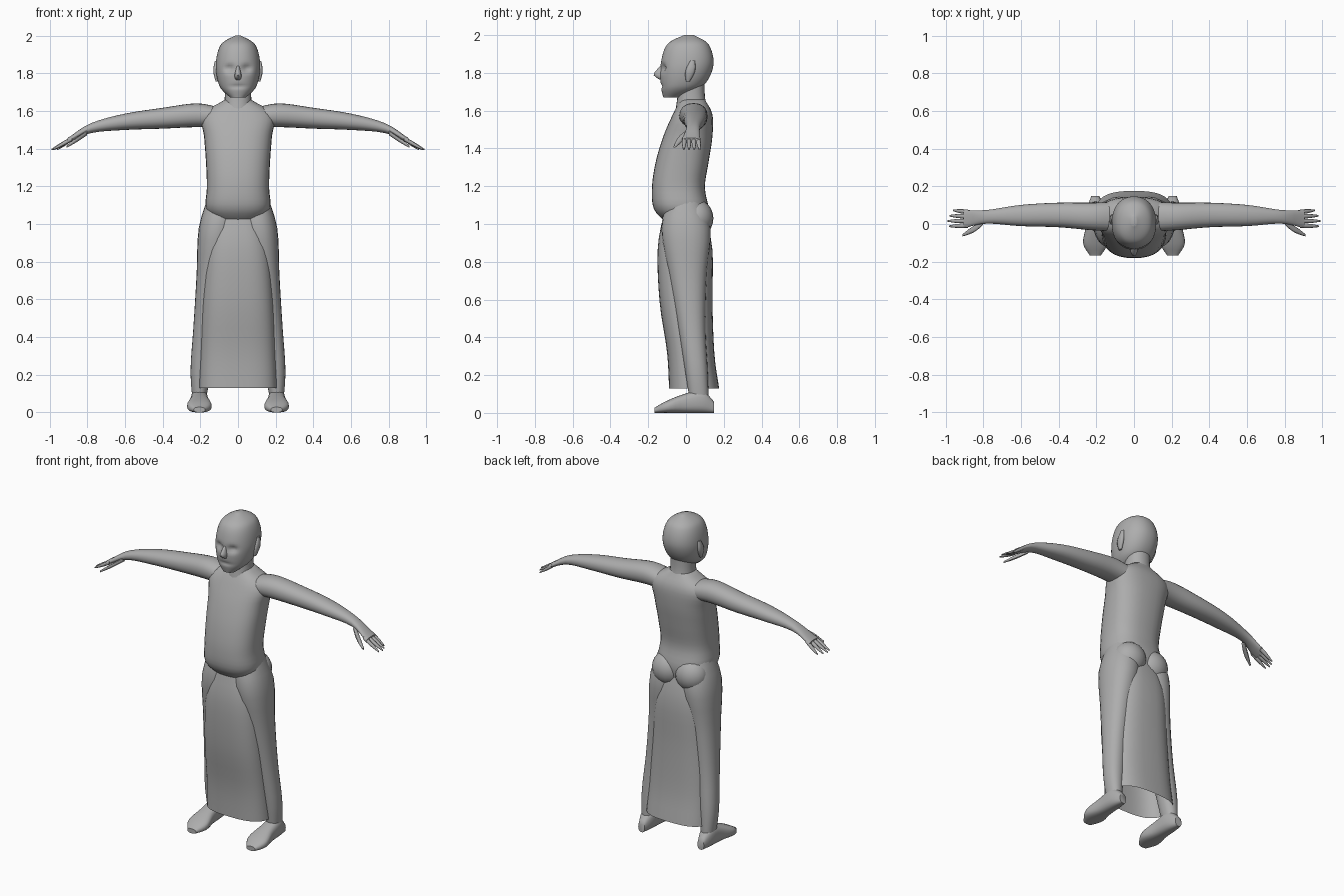
import bpy, bmesh, math
from mathutils import Vector

if "Cube" in bpy.data.objects:
    bpy.data.objects.remove(bpy.data.objects["Cube"], do_unlink=True)

grey = bpy.data.materials.new("plain grey")
grey.use_nodes = True
grey.diffuse_color = (0.42, 0.42, 0.42, 1)
grey.node_tree.nodes["Principled BSDF"].inputs["Base Color"].default_value = grey.diffuse_color


def curve(values, t):
    """Smooth curve through evenly spaced values, for t from 0 to 1."""
    last = len(values) - 1
    if last == 0:
        return values[0]
    i = min(int(t * last), last - 1)
    f = t * last - i
    a, b, c, d = (values[max(0, min(last, i + k))] for k in (-1, 0, 1, 2))
    slope_in, slope_out = (c - a) / 2, (d - b) / 2
    bend = f * f * (3 - 2 * f)
    return b + (c - b) * bend + f * (1 - f) * (slope_in * (1 - f) - slope_out * f)


def finish(name, bm):
    bmesh.ops.recalc_face_normals(bm, faces=bm.faces)
    mesh = bpy.data.meshes.new(name)
    bm.to_mesh(mesh)
    bm.free()
    mesh.materials.append(grey)
    obj = bpy.data.objects.new(name, mesh)
    bpy.context.collection.objects.link(obj)
    bpy.ops.object.select_all(action="DESELECT")
    obj.select_set(True)
    bpy.context.view_layer.objects.active = obj
    bpy.ops.object.shade_smooth_by_angle(angle=math.radians(50))


def loft(name, x, y, z, wide, deep, axis="z", power=2.2, seg=24, steps=16,
         side=1, capped=True, shape=None):
    """Sweep a rounded section along x, y, z; each argument lists values along the part."""
    across = {"x": (Vector((0, 1, 0)), Vector((0, 0, 1))),
              "y": (Vector((1, 0, 0)), Vector((0, 0, 1))),
              "z": (Vector((1, 0, 0)), Vector((0, 1, 0)))}[axis]
    bm = bmesh.new()
    loops = []
    for step in range(steps + 1):
        t = step / steps
        centre = Vector([curve(values, t) for values in (x, y, z)])
        loop = []
        for k in range(seg):
            angle = math.tau * k / seg
            co = centre.copy()
            for direction, size, wave in zip(across, (wide, deep), (math.cos(angle), math.sin(angle))):
                co += direction * curve(size, t) * math.copysign(abs(wave) ** (2 / power), wave)
            if shape:
                shape(co)
            co.x *= side
            loop.append(bm.verts.new(co))
        loops.append(loop)
    for low, high in zip(loops, loops[1:]):
        for k in range(seg):
            bm.faces.new((low[k - 1], low[k], high[k], high[k - 1]))
    if capped:
        bm.faces.new(loops[0])
        bm.faces.new(loops[-1])
    finish(name, bm)


def body(name, z, front, back, width, **options):
    """Upright part on the centre line, given its front and back outlines."""
    middle = [(f + b) / 2 for f, b in zip(front, back)]
    depth = [(b - f) / 2 for f, b in zip(front, back)]
    loft(name, [0], middle, z, width, depth, **options)


def ball(name, centre, radii):
    bm = bmesh.new()
    bmesh.ops.create_uvsphere(bm, u_segments=20, v_segments=12, radius=1)
    bmesh.ops.scale(bm, vec=radii, verts=bm.verts)
    bmesh.ops.translate(bm, vec=centre, verts=bm.verts)
    finish(name, bm)


def face_shape(co):
    """Sink the eye sockets and the mouth line."""
    if co.y < 0:
        across = abs(co.x)
        eye = ((across - 0.045) / 0.025) ** 2 + ((co.z - 1.825) / 0.02) ** 2
        mouth = (across / 0.04) ** 2 + ((co.z - 1.73) / 0.01) ** 2
        co.y += 0.022 * math.exp(-eye) + 0.008 * math.exp(-mouth)


# Torso, with the belly hanging over the skirt
body("torso", z=[1, 1.66],
     front=[-0.1, -0.17, -0.18, -0.16, -0.12, -0.07, -0.03],
     back=[0.11, 0.12, 0.1, 0.12, 0.14, 0.14, 0.1],
     width=[0.11, 0.17, 0.165, 0.17, 0.18, 0.19, 0.07], power=2.5, seg=32, steps=24)

# Long open skirt
body("skirt", z=[1.05, 0.13],
     front=[-0.12, -0.15, -0.14, -0.1, -0.09],
     back=[0.1, 0.14, 0.14, 0.15, 0.175],
     width=[0.12, 0.17, 0.19, 0.2, 0.207], power=2.8, seg=40, capped=False)

# Neck, head and nose
body("neck", z=[1.58, 1.78], front=[-0.06, -0.045, -0.04], back=[0.12, 0.1, 0.1],
     width=[0.08, 0.07, 0.07])
body("head", z=[1.67, 1.73, 1.84, 1.95, 2],
     front=[-0.12, -0.133, -0.135, -0.1, -0.01],
     back=[-0.03, 0.09, 0.145, 0.12, 0.04],
     width=[0.04, 0.097, 0.118, 0.092, 0.015], seg=48, steps=40, shape=face_shape)
loft("nose", x=[0], y=[-0.125, -0.13, -0.125], z=[1.84, 1.765],
     wide=[0.008, 0.012, 0.02, 0.015], deep=[0.008, 0.025, 0.042, 0.015], seg=12, steps=6)

for side, word in ((1, "left"), (-1, "right")):
    # Ear and buttock
    loft(word + "_ear", x=[0.11, 0.118, 0.115], y=[0.01, 0.035], z=[1.755, 1.865],
         wide=[0.008, 0.013, 0.008], deep=[0.01, 0.026, 0.012], seg=12, steps=6, side=side)
    ball(word + "_buttock", (side * 0.08, 0.055, 1.03), (0.1, 0.09, 0.1))

    # Leg and foot
    loft(word + "_leg", x=[0.085, 0.11, 0.14, 0.17, 0.197, 0.206],
         y=[-0.01, 0, 0.01, 0.03, 0.055, 0.07], z=[1.13, 0.06],
         wide=[0.08, 0.1, 0.08, 0.066, 0.055, 0.035],
         deep=[0.09, 0.13, 0.1, 0.073, 0.06, 0.05], side=side)
    sole = [0.03, 0.06, 0.05, 0.032, 0.014]
    loft(word + "_foot", x=[0.205], y=[0.148, -0.166], z=sole,
         wide=[0.022, 0.043, 0.05, 0.065, 0.03], deep=sole,
         axis="y", power=2.6, side=side)

    # Arm running into the palm
    loft(word + "_arm", x=[0.1, 0.905], y=[0.04, 0.04, 0.048, 0.045, 0.038, 0.026],
         z=[1.565, 1.577, 1.561, 1.542, 1.508, 1.442],
         wide=[0.078, 0.073, 0.065, 0.056, 0.036, 0.048],
         deep=[0.055, 0.063, 0.055, 0.043, 0.026, 0.014],
         axis="x", steps=20, side=side)

    # Drooping fingers and thumb
    for i, reach in enumerate((0.983, 0.99, 0.98, 0.96)):
        loft(f"{word}_finger_{i + 1}", x=[0.88, reach],
             y=[0.024 * i - 0.008, 0.028 * i - 0.012], z=[1.453, 1.395],
             wide=[0.012, 0.011, 0.004], deep=[0.012, 0.011, 0.004],
             axis="x", seg=10, steps=6, side=side)
    loft(word + "_thumb", x=[0.8, 0.91], y=[0.012, -0.03, -0.06], z=[1.485, 1.41],
         wide=[0.016, 0.017, 0.006], deep=[0.014, 0.013, 0.006],
         axis="x", seg=10, steps=6, side=side)
